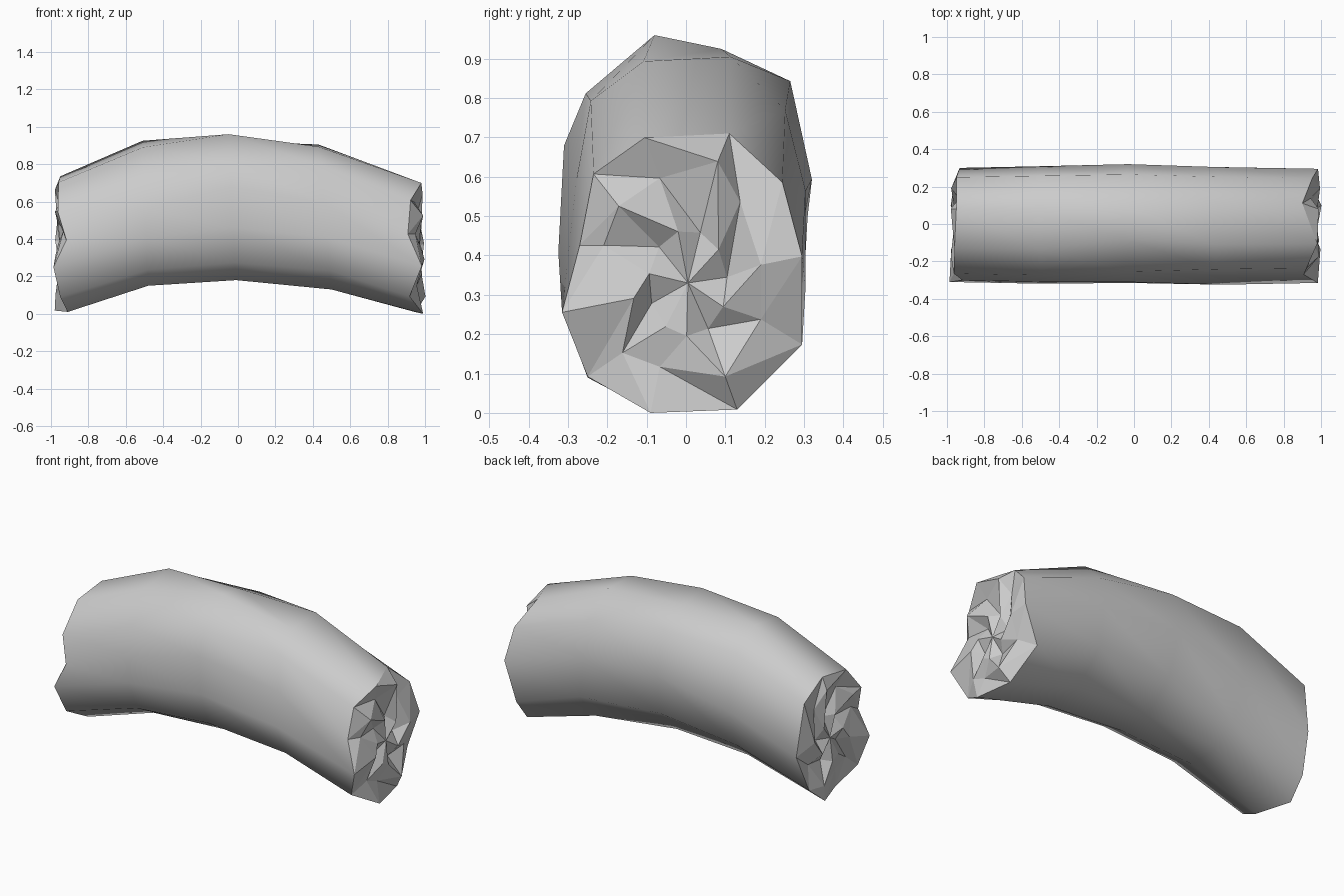
import bpy, bmesh, math

if "Cube" in bpy.data.objects:
    bpy.data.objects.remove(bpy.data.objects["Cube"])

# Cross-sections (y, height 0..1) of the left part, middle and right part
LEFT = [(-.1, 0), (.1, .01), (.22, .15), (.3, .45), (.25, .87), (.08, 1),
        (-.13, .955), (-.265, .74), (-.3, .53), (-.31, .33), (-.25, .11)]
MID = [(-.11, 0), (.1, .005), (.27, .21), (.32, .53), (.265, .85), (.09, .955),
       (-.08, 1), (-.255, .81), (-.31, .64), (-.315, .36), (-.26, .12)]
RIGHT = [(-.09, 0), (.13, .012), (.295, .245), (.295, .56), (.245, .825), (.11, 1),
         (-.105, .985), (-.235, .855), (-.27, .6), (-.315, .36), (-.25, .13)]
# How far each rim corner sticks out
OUT_LEFT = [-.04, .03, .01, -.02, -.005, -.005, .005, .01, -.035, .035, 0]
OUT_RIGHT = [.01, -.03, -.07, .015, -.01, -.06, .02, -.04, -.06, .01, -.06]
# Crumpled fold points inside the cap (y, height 0..1)
FOLDS = [(-.07, .165), (.105, .13), (.2, .335), (.2, .53), (.145, .755), (.085, .9),
         (-.07, .84), (-.18, .74), (-.22, .6), (-.14, .41), (-.17, .215)]
# Stations along the bend: section, width, x at bottom, x at top, bottom z, top z
STATIONS = [(LEFT, 1, -.95, -.955, .01, .735), (LEFT, 1.03, -.48, -.51, .15, .925),
            (MID, 1, -.01, -.05, .18, .96), (RIGHT, 1.03, .5, .43, .13, .905),
            (RIGHT, 1, .98, .96, 0, .71)]
HUB = (.005, .465)
N = len(MID)

grey = bpy.data.materials.new("light grey")
grey.diffuse_color = (.6, .6, .6, 1)
grey.use_nodes = True
grey.node_tree.nodes["Principled BSDF"].inputs["Base Color"].default_value = grey.diffuse_color
bm = bmesh.new()


def place(station, y, h, dx=0):
    _, w, xb, xt, zb, zt = station
    return bm.verts.new((xb + (xt - xb) * h + dx, y * w, zb + (zt - zb) * h))


# Bent tube wall
rings = []
for i, st in enumerate(STATIONS):
    out = [0] * N
    if i == 0:
        out = [-d for d in OUT_LEFT]
    elif i == len(STATIONS) - 1:
        out = OUT_RIGHT
    rings.append([place(st, y, h, d) for (y, h), d in zip(st[0], out)])
for a, b in zip(rings, rings[1:]):
    for k in range(N):
        j = (k + 1) % N
        bm.faces.new((a[k], a[j], b[j], b[k])).smooth = True


def crumpled_cap(station, rim, side):
    """Fan of flat folds between the rim and a central hub."""
    fold = [place(station, y * .95, h, side * (.025 if k % 2 else -.02))
            for k, (y, h) in enumerate(FOLDS)]
    inner = []
    for k in range(N):
        a = math.radians(-105 + 360 * (k + .4) / N)
        inner.append(place(station, HUB[0] + .1 * math.cos(a),
                           HUB[1] + .19 * math.sin(a),
                           side * (-.035 if k % 2 else .01)))
    hub = place(station, *HUB, side * -.005)
    for k in range(N):
        j = (k + 1) % N
        for tri in ((rim[k], rim[j], fold[k]), (rim[j], fold[j], fold[k]),
                    (fold[k], fold[j], inner[k]), (fold[j], inner[j], inner[k]),
                    (inner[k], inner[j], hub)):
            bm.faces.new(tri).smooth = False


crumpled_cap(STATIONS[0], rings[0], -1)
crumpled_cap(STATIONS[-1], rings[-1], 1)
bmesh.ops.recalc_face_normals(bm, faces=bm.faces)

mesh = bpy.data.meshes.new("bent_tube")
bm.to_mesh(mesh)
bm.free()
mesh.materials.append(grey)
bpy.context.collection.objects.link(bpy.data.objects.new("bent_tube", mesh))
